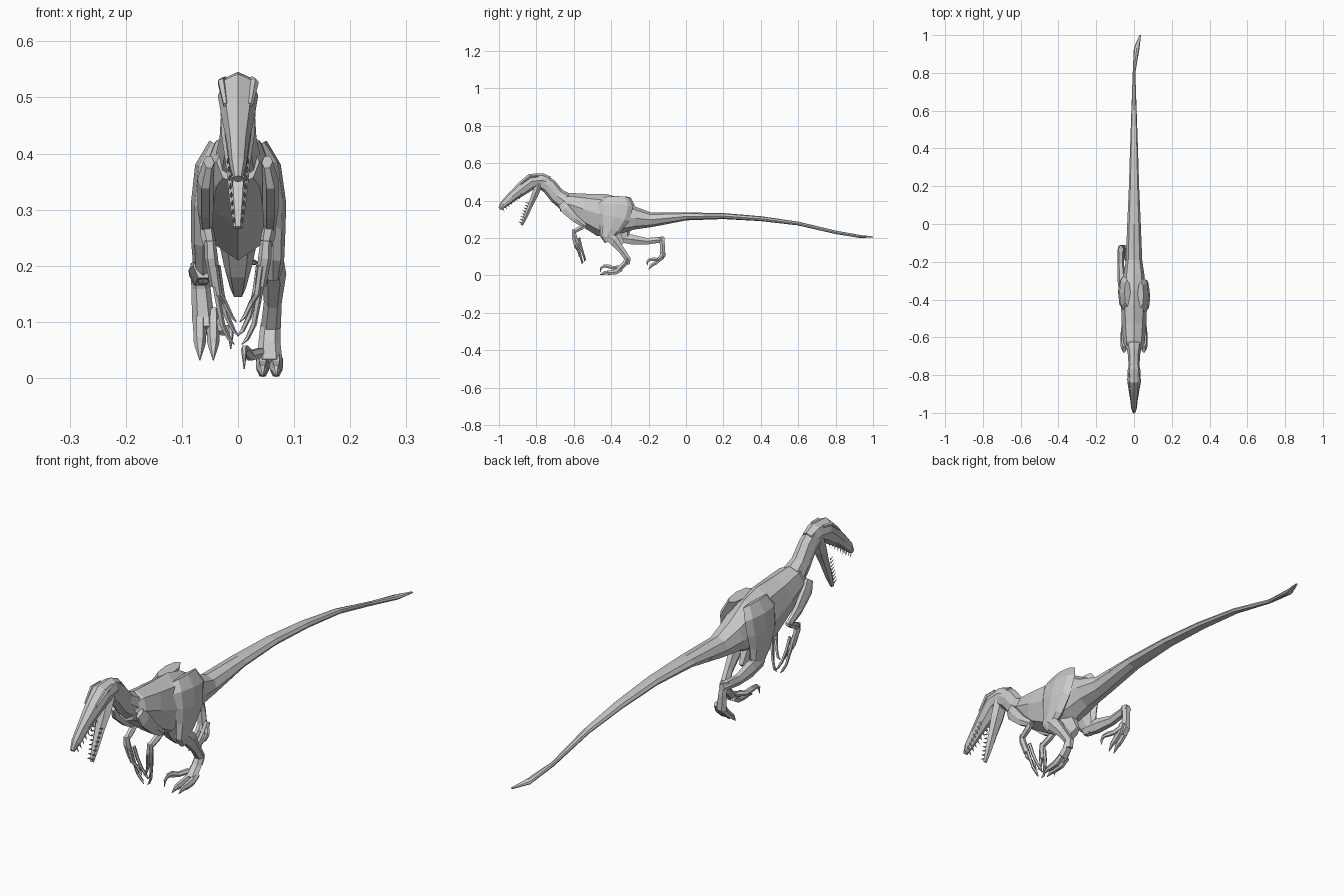
import bpy, bmesh, math
from mathutils import Vector


def loft(name, secs, sides=8, spin=0.0):
    """Flat-shaded tube; each section is (x, y, z, half width, half height)."""
    bm = bmesh.new()
    pts = [Vector(s[:3]) for s in secs]
    rings = []
    for i, s in enumerate(secs):
        t = (pts[min(i + 1, len(pts) - 1)] - pts[max(i - 1, 0)]).normalized()
        side = Vector((1, 0, 0))
        side = (side - t * side.dot(t)).normalized()
        up = side.cross(t)
        ring = []
        for k in range(sides):
            a = 2 * math.pi * k / sides + spin
            ring.append(bm.verts.new(pts[i] + side * s[3] * math.cos(a) + up * s[4] * math.sin(a)))
        rings.append(ring)
    for a, b in zip(rings, rings[1:]):
        for k in range(sides):
            j = (k + 1) % sides
            bm.faces.new((a[k], a[j], b[j], b[k]))
    bm.faces.new(rings[0])
    bm.faces.new(rings[-1])
    bmesh.ops.recalc_face_normals(bm, faces=bm.faces)
    me = bpy.data.meshes.new(name)
    bm.to_mesh(me)
    bm.free()
    ob = bpy.data.objects.new(name, me)
    bpy.context.collection.objects.link(ob)
    return ob


def mid(*secs):
    return [(0,) + s for s in secs]


def flip(secs, sx):
    return [(s[0] * sx,) + tuple(s[1:]) for s in secs]


# Neck, torso and the root of the tail
loft("neck", mid((-.765, .50, .030, .042), (-.73, .475, .030, .042),
                 (-.69, .425, .033, .043), (-.64, .39, .042, .05), (-.58, .37, .045, .05)))
loft("torso", mid((-.67, .385, .038, .04), (-.63, .382, .055, .06), (-.55, .355, .064, .085),
                  (-.45, .322, .068, .115), (-.36, .315, .066, .10), (-.27, .305, .055, .06),
                  (-.19, .297, .043, .040), (-.10, .305, .040, .030)))
loft("pelvis", mid((-.42, .27, .04, .06), (-.38, .20, .025, .045), (-.35, .16, .014, .03)), 6)

# Tail with a flat blade at the end
loft("tail", mid((-.19, .297, .043, .040), (0, .315, .036, .021), (.2, .317, .027, .016),
                 (.4, .303, .021, .013), (.6, .277, .014, .010), (.8, .230, .007, .009))
     + [(.014, .93, .208, .015, .008), (.033, 1.0, .205, .004, .003)])

# Skull and open lower jaw
loft("skull", mid((-.735, .495, .024, .035), (-.77, .508, .033, .038), (-.825, .503, .036, .042),
                  (-.87, .468, .030, .037), (-.93, .420, .020, .027),
                  (-.975, .380, .015, .020), (-.996, .355, .008, .009)))
loft("lower_jaw", mid((-.785, .49, .032, .022), (-.808, .43, .029, .020), (-.832, .375, .021, .015),
                      (-.858, .315, .015, .013), (-.878, .268, .008, .007)), 6)

# Teeth and brow ridges on both sides
for sx in (1, -1):
    for i in range(8):
        f = i / 7
        x, y, z = sx * (.021 - .011 * f), -.882 - .098 * f, .436 - .077 * f
        loft("upper_tooth", [(x, y, z, .003, .004), (x, y + .008, z - .017, .0005, .0005)], 4)
        x, y, z = sx * (.018 - .011 * f), -.842 - .037 * f, .385 - .105 * f
        loft("lower_tooth", [(x, y, z, .003, .004), (x, y - .017, z + .007, .0005, .0005)], 4)
    loft("brow", flip([(.024, -.79, .532, .006, .006), (.029, -.835, .527, .008, .008),
                       (.022, -.885, .487, .005, .005)], sx), 5)

# Arms with three long clawed fingers
for sx in (1, -1):
    loft("upper_arm", flip([(.052, -.665, .385, .010, .022), (.058, -.645, .355, .014, .030),
                            (.058, -.59, .300, .014, .022), (.056, -.535, .262, .010, .013)], sx), 6)
    loft("forearm", flip([(.056, -.533, .272, .010, .012), (.054, -.56, .255, .013, .014),
                          (.050, -.597, .235, .011, .012)], sx), 6)
    loft("hand", flip([(.050, -.600, .245, .010, .011), (.048, -.598, .215, .012, .014),
                       (.040, -.585, .165, .010, .013)], sx), 6)
    for dx, dy, tip in ((0, -.010, .10), (.004, .006, .06), (-.004, .020, .075)):
        loft("finger", flip([(.041 + dx, -.592 + dy, .20, .006, .007),
                             (.034 + dx, -.580 + dy, .15, .006, .007),
                             (.024 + dx, -.568 + dy, tip + .035, .005, .006),
                             (.012 + dx, -.560 + dy, tip + .010, .004, .006),
                             (.003 + dx, -.563 + dy, tip, .001, .001)], sx), 5)

# Standing leg on the right
loft("right_thigh", [(.035, -.375, .415, .018, .07), (.055, -.375, .375, .022, .092),
                     (.062, -.385, .31, .024, .085), (.062, -.405, .25, .022, .058),
                     (.062, -.425, .205, .020, .035), (.062, -.415, .18, .013, .02)])
loft("right_shank", [(.062, -.425, .22, .018, .028), (.064, -.385, .185, .022, .03),
                     (.062, -.345, .135, .016, .020), (.058, -.31, .085, .018, .018),
                     (.057, -.315, .06, .015, .015)], 6)
loft("right_metatarsus", [(.058, -.31, .095, .018, .016), (.056, -.33, .06, .020, .015),
                          (.056, -.365, .025, .024, .015)], 6)

# Raised leg on the left, swung backwards
loft("left_thigh", [(-.035, -.365, .415, .018, .07), (-.055, -.365, .375, .022, .09),
                    (-.062, -.365, .31, .022, .085), (-.062, -.355, .25, .022, .062),
                    (-.062, -.335, .20, .018, .035), (-.062, -.325, .175, .012, .02)])
loft("left_shank", [(-.062, -.36, .20, .018, .025), (-.066, -.29, .192, .022, .030),
                    (-.070, -.21, .182, .017, .020), (-.070, -.14, .190, .018, .018),
                    (-.070, -.115, .19, .012, .014)], 6)
loft("left_metatarsus", [(-.069, -.135, .205, .016, .018), (-.066, -.125, .16, .017, .015),
                         (-.062, -.125, .105, .020, .017), (-.060, -.14, .085, .018, .014)], 6)

# Toes, small claws and the raised sickle claws
for x, d in ((.044, 0), (.068, .008)):
    loft("right_toe", [(x, -.345, .035, .012, .014), (x, -.375, .018, .012, .015),
                       (x, -.415 + d, .014, .011, .013), (x, -.435 + d, .014, .008, .011),
                       (x, -.460 + d, .003, .001, .002)], 6)
    loft("left_toe", [(-x, -.120, .12, .010, .012), (-x, -.138, .090, .012, .014),
                      (-x, -.165, .065, .011, .012), (-x, -.18, .056, .009, .010),
                      (-x, -.200, .032, .001, .002)], 6)
loft("right_sickle_claw", [(.040, -.355, .045, .010, .010), (.022, -.39, .040, .009, .010),
                           (.013, -.415, .048, .008, .012), (.011, -.438, .050, .006, .009),
                           (.011, -.455, .038, .004, .006), (.011, -.458, .016, .001, .001)], 6)
loft("left_sickle_claw", [(-.045, -.125, .105, .010, .010), (-.026, -.150, .085, .009, .010),
                          (-.016, -.175, .085, .008, .011), (-.013, -.195, .085, .006, .009),
                          (-.013, -.208, .070, .004, .006), (-.013, -.206, .052, .001, .001)], 6)
